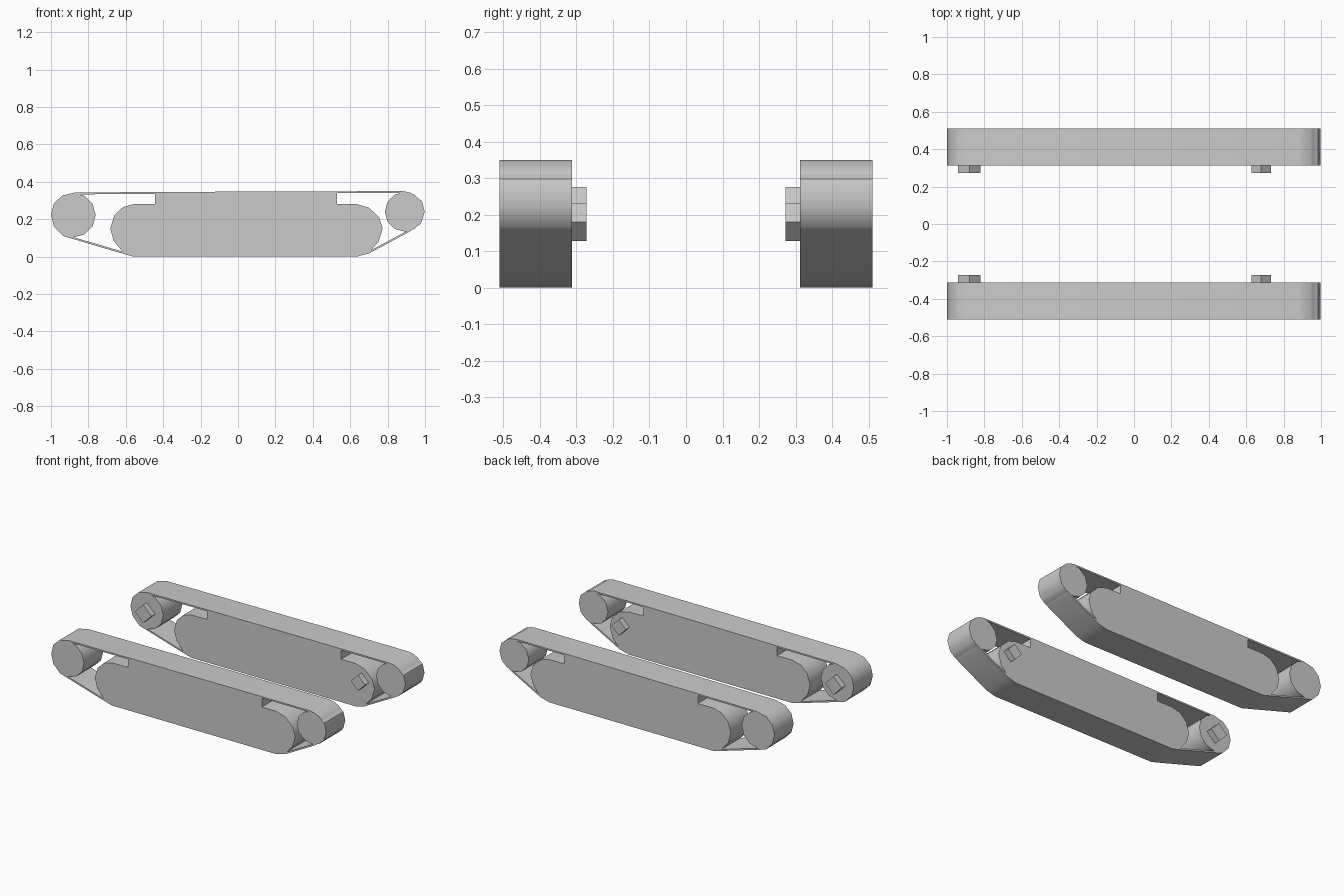
import bpy, bmesh, math
from mathutils import Vector

if "Cube" in bpy.data.objects:
    bpy.data.objects.remove(bpy.data.objects["Cube"])

Y_IN, Y_OUT, PEG_Y = 0.312, 0.51, 0.273


def finish(name, bm, angle=40):
    bmesh.ops.recalc_face_normals(bm, faces=bm.faces)
    mesh = bpy.data.meshes.new(name)
    bm.to_mesh(mesh)
    bm.free()
    ob = bpy.data.objects.new(name, mesh)
    bpy.context.collection.objects.link(ob)
    bpy.ops.object.select_all(action='DESELECT')
    ob.select_set(True)
    bpy.context.view_layer.objects.active = ob
    bpy.ops.object.shade_smooth_by_angle(angle=math.radians(angle))
    return ob


def prism(name, pts, y0, y1):
    """Extrude an x-z outline along y."""
    bm = bmesh.new()
    face = bm.faces.new([bm.verts.new((x, y0, z)) for x, z in pts])
    ext = bmesh.ops.extrude_face_region(bm, geom=[face])
    bmesh.ops.translate(bm, vec=(0, y1 - y0, 0),
                        verts=[v for v in ext['geom'] if isinstance(v, bmesh.types.BMVert)])
    return finish(name, bm)


def ngon(cx, cz, r, n):
    return [(cx + r * math.cos(2 * math.pi * i / n),
             cz + r * math.sin(2 * math.pi * i / n)) for i in range(n)]


def band(name, pts, t, y0, y1):
    """Closed belt of thickness t inside a counter-clockwise outline."""
    n = len(pts)
    p = [Vector(q) for q in pts]
    inner = []
    for i in range(n):
        a = (p[i] - p[i - 1]).normalized()
        b = (p[(i + 1) % n] - p[i]).normalized()
        na, nb = Vector((-a.y, a.x)), Vector((-b.y, b.x))
        inner.append(p[i] + (na + nb) * t / (1 + na.dot(nb)))
    bm = bmesh.new()
    rings = [[bm.verts.new((q.x, y, q.y)) for q in loop]
             for loop, y in ((p, y0), (p, y1), (inner, y1), (inner, y0))]
    for k in range(4):
        r, s = rings[k], rings[(k + 1) % 4]
        for i in range(n):
            j = (i + 1) % n
            bm.faces.new((r[i], r[j], s[j], s[i]))
    return finish(name, bm)


# outlines in x-z, counter-clockwise
belt = [(-0.56, 0.0), (0.635, 0.0), (0.70, 0.017), (0.915, 0.132), (0.975, 0.175),
        (0.998, 0.24), (0.984, 0.297), (0.92, 0.343), (0.88, 0.35), (0.27, 0.349),
        (-0.87, 0.343), (-0.94, 0.327), (-0.984, 0.285), (-1.0, 0.222),
        (-0.984, 0.16), (-0.935, 0.11), (-0.63, 0.02)]
body = [(-0.56, 0.001), (0.635, 0.001), (0.70, 0.022), (0.752, 0.08), (0.773, 0.15),
        (0.755, 0.21), (0.70, 0.262), (0.635, 0.281), (0.53, 0.281), (0.53, 0.345),
        (-0.443, 0.342), (-0.443, 0.281), (-0.555, 0.281), (-0.615, 0.265),
        (-0.662, 0.22), (-0.683, 0.15), (-0.665, 0.085), (-0.615, 0.024)]

# left and right track units, mirrored about y = 0
for side, s in (("left", 1), ("right", -1)):
    band(side + "_track_belt", belt, 0.01, s * Y_IN, s * Y_OUT)
    prism(side + "_road_wheel_block", body, s * Y_IN, s * Y_OUT)
    prism(side + "_drive_wheel", ngon(-0.88, 0.222, 0.119, 12), s * Y_IN, s * Y_OUT)
    prism(side + "_idler_wheel", ngon(0.891, 0.24, 0.106, 12), s * Y_IN, s * Y_OUT)
    # square axle pegs on the inner faces
    prism(side + "_rear_axle_peg", ngon(-0.88, 0.216, 0.06, 4), s * (Y_IN + 0.01), s * PEG_Y)
    prism(side + "_front_axle_peg", ngon(0.68, 0.18, 0.052, 4), s * (Y_IN + 0.01), s * PEG_Y)
